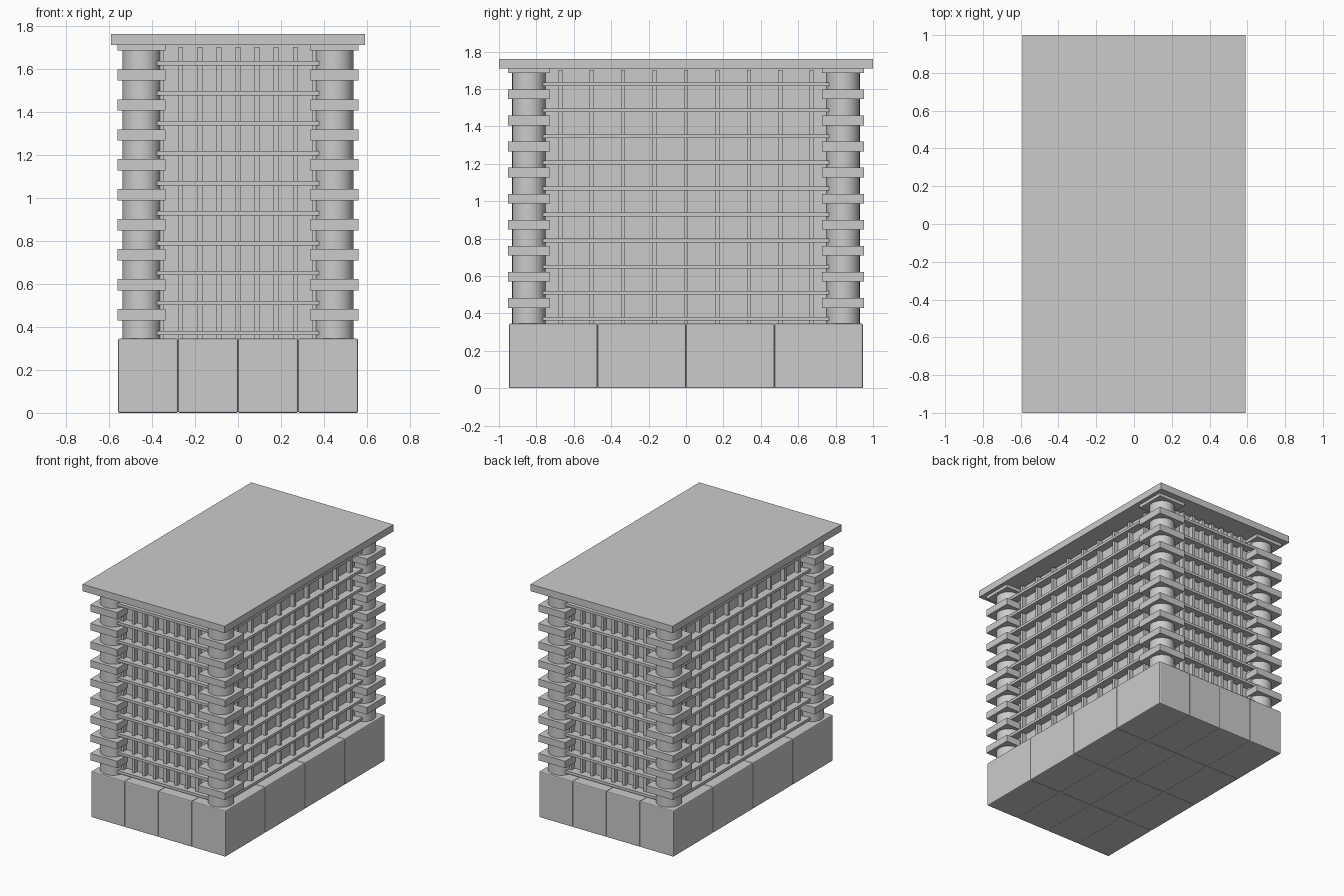
import bpy

if "Cube" in bpy.data.objects:
    bpy.data.objects.remove(bpy.data.objects["Cube"])

FLOORS = 10
STEP = 0.1394


def box(name, center, size):
    bpy.ops.mesh.primitive_cube_add(size=1, location=center)
    o = bpy.context.object
    o.name = name
    o.scale = size
    bpy.ops.object.transform_apply(location=False, rotation=False, scale=True)
    return o


def stack(o, count, offset):
    m = o.modifiers.new("repeat", 'ARRAY')
    m.count = count
    m.use_relative_offset = False
    m.use_constant_offset = True
    m.constant_offset_displace = offset


# podium: 4 x 4 grid of softly bevelled blocks
pw, pd, ph = 1.116 / 4, 1.892 / 4, 0.345
podium = box("podium", (-1.5 * pw, -1.5 * pd, ph / 2), (pw, pd, ph))
bev = podium.modifiers.new("soft_edges", 'BEVEL')
bev.width = 0.007
bev.segments = 2
stack(podium, 4, (pw, 0, 0))
stack(podium, 4, (0, pd, 0))

# tower core walls and roof slab
box("core_wall", (0, 0, 1.03), (0.88, 1.66, 1.37))
box("roof", (0, 0, 1.735), (1.18, 2.0, 0.052))

# corner columns with square collars on each floor
for sx in (-1, 1):
    for sy in (-1, 1):
        x, y = sx * 0.448, sy * 0.84
        bpy.ops.mesh.primitive_cylinder_add(vertices=32, radius=0.089, depth=1.37,
                                            location=(x, y, 1.03))
        bpy.context.object.name = "corner_column"
        bpy.ops.object.shade_smooth_by_angle()
        collar = box("column_collar", (x, y, 0.456), (0.224, 0.224, 0.052))
        stack(collar, FLOORS, (0, 0, STEP))

# floor ledges: one band runs to the front and back, one to the sides
for name, size in (("front_back_ledge", (0.752, 1.79, 0.02)),
                   ("side_ledge", (1.0, 1.528, 0.02))):
    ledge = box(name, (0, 0, 0.371), size)
    stack(ledge, FLOORS, (0, 0, STEP))

# vertical mullions on all four walls
for s in (-1, 1):
    m = box("end_mullion", (-4 * 0.0885, s * 0.84, 1.023), (0.022, 0.05, 1.355))
    stack(m, 9, (0.0885, 0, 0))
    m = box("side_mullion", (s * 0.448, -4 * 0.168, 1.023), (0.05, 0.022, 1.355))
    stack(m, 9, (0, 0.168, 0))
